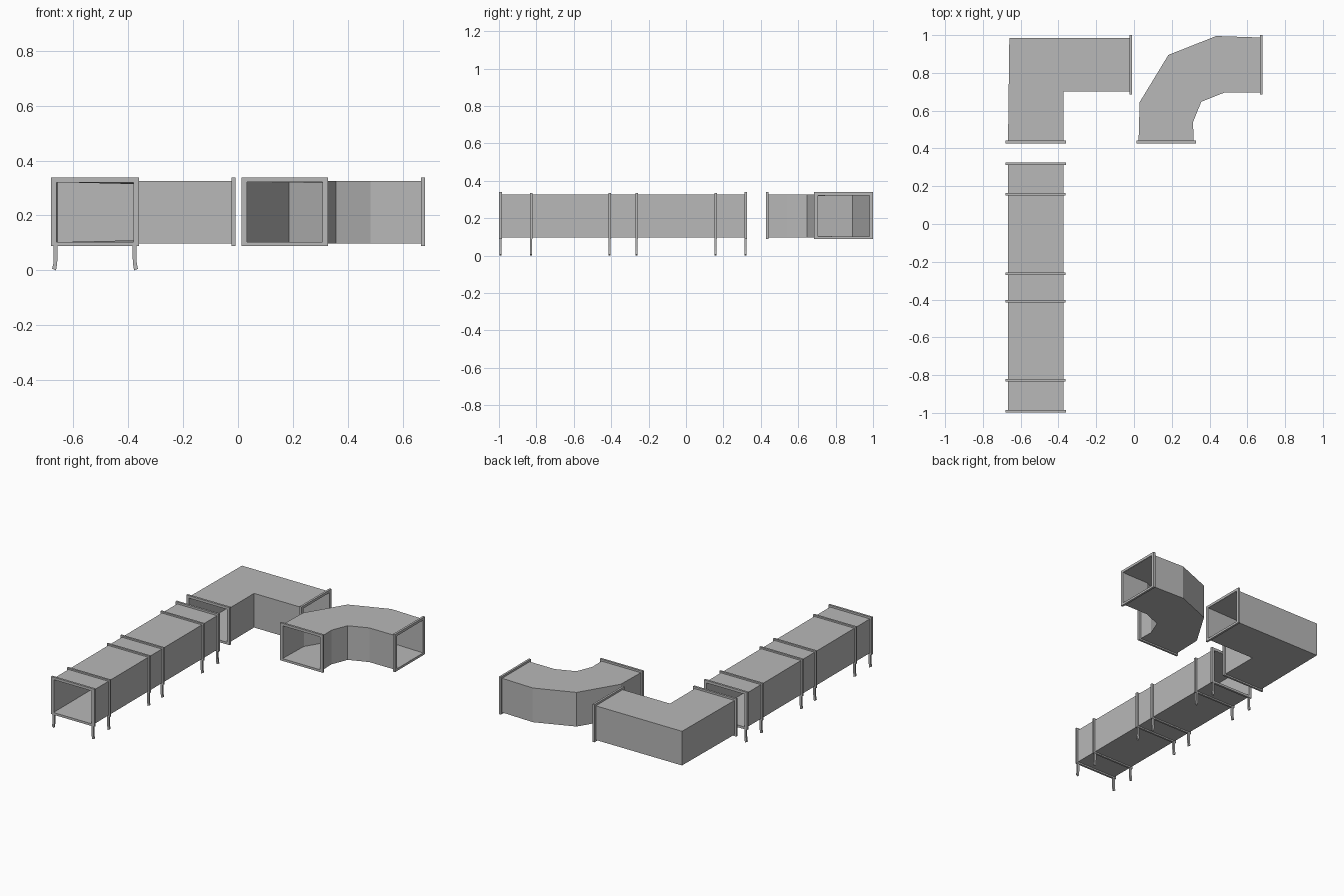
import bpy, bmesh

if "Cube" in bpy.data.objects:
    bpy.data.objects.remove(bpy.data.objects["Cube"])

Z0, Z1 = 0.098, 0.326     # duct bottom and top
CX = -0.5205              # centre line of the straight duct
LO, HI = -0.68, -0.361    # flange width range of the straight duct

steel = bpy.data.materials.new("dark_sheet_steel")
steel.diffuse_color = (0.48, 0.48, 0.48, 1)
steel.use_nodes = True
steel.node_tree.nodes["Principled BSDF"].inputs["Base Color"].default_value = steel.diffuse_color


def make(name, verts, faces):
    me = bpy.data.meshes.new(name)
    me.from_pydata(verts, [], faces)
    me.materials.append(steel)
    ob = bpy.data.objects.new(name, me)
    bpy.context.collection.objects.link(ob)
    return ob


def loft_faces(rings):
    """Side quads between consecutive four-point rings."""
    faces = []
    for s in range(rings - 1):
        for i in range(4):
            a, b = s * 4 + i, s * 4 + (i + 1) % 4
            faces.append((a, a + 4, b + 4, b))
    return faces


def duct(name, left, right):
    """Open rectangular sheet-metal tube lofted along matching plan outlines."""
    verts = []
    for (lx, ly), (rx, ry) in zip(left, right):
        verts += [(lx, ly, Z0), (rx, ry, Z0), (rx, ry, Z1), (lx, ly, Z1)]
    ob = make(name, verts, loft_faces(len(left)))
    m = ob.modifiers.new("sheet", 'SOLIDIFY')
    m.thickness, m.offset, m.use_even_offset = 0.005, -1, True


def frame(name, axis, pos, depth, outer, inner):
    """Rectangular ring; outer and inner are (min, max, zmin, zmax)."""
    verts, faces = [], []
    for d in (pos - depth / 2, pos + depth / 2):
        for a, b, c, e in (outer, inner):
            for u, z in ((a, c), (b, c), (b, e), (a, e)):
                verts.append((u, d, z) if axis == 'y' else (d, u, z))
    for i in range(4):
        j = (i + 1) % 4
        faces += [(i, j, j + 4, i + 4), (i + 8, i + 12, j + 12, j + 8),
                  (i, i + 8, j + 8, j), (i + 4, j + 4, j + 12, i + 12)]
    ob = make(name, verts, faces)
    bm = bmesh.new()
    bm.from_mesh(ob.data)
    bmesh.ops.recalc_face_normals(bm, faces=bm.faces)
    bm.to_mesh(ob.data)
    bm.free()


def flange(name, axis, pos, lo, hi):
    frame(name, axis, pos, 0.014, (lo, hi, 0.088, 0.339),
          (lo + 0.02, hi - 0.02, 0.103, 0.322))


def leg(name, y, side):
    """Bent strip foot, flaring outward at the floor."""
    path = [(0.144, 0.1), (0.144, 0.045), (0.145, 0.025), (0.149, 0.003)]
    n, w, t = len(path), 0.007, 0.0055
    verts = []
    for o, z in path:
        tilt = 0.003 if z < 0.01 else 0
        for dx, dy in ((-w, -t), (w, -t), (w, t), (-w, t)):
            verts.append((CX + side * (o + dx), y + dy, z + (tilt if dx > 0 else -tilt)))
    caps = [(0, 1, 2, 3), (4 * n - 1, 4 * n - 2, 4 * n - 3, 4 * n - 4)]
    ob = make(name, verts, loft_faces(n) + caps)
    bm = bmesh.new()
    bm.from_mesh(ob.data)
    bmesh.ops.recalc_face_normals(bm, faces=bm.faces)
    bm.to_mesh(ob.data)
    bm.free()


# straight duct with end flanges, clamping bands and feet
duct("straight_duct", [(-0.668, -0.995), (-0.668, 0.325)],
     [(-0.373, -0.995), (-0.373, 0.325)])
ends, bands = (-0.992, 0.319), (-0.828, -0.408, -0.264, 0.158)
for k, y in enumerate(ends):
    flange(f"straight_flange_{k}", 'y', y, LO, HI)
for k, y in enumerate(bands):
    frame(f"support_band_{k}", 'y', y, 0.013, (LO + 0.001, HI - 0.001, 0.089, 0.336),
          (-0.666, -0.375, 0.1, 0.324))
for k, y in enumerate(ends + bands):
    for side, word in ((-1, "left"), (1, "right")):
        leg(f"{word}_leg_{k}", y, side)

# square mitred elbow
duct("square_elbow", [(-0.667, 0.43), (-0.66, 0.985), (-0.012, 0.985)],
     [(-0.373, 0.43), (-0.373, 0.702), (-0.012, 0.702)])
flange("square_elbow_flange_0", 'y', 0.434, LO, HI)
flange("square_elbow_flange_1", 'x', -0.017, 0.685, 1.0)

# faceted curved elbow
duct("curved_elbow",
     [(0.024, 0.43), (0.03, 0.645), (0.182, 0.895), (0.435, 0.995), (0.676, 0.987)],
     [(0.315, 0.43), (0.313, 0.54), (0.356, 0.647), (0.482, 0.697), (0.676, 0.697)])
flange("curved_elbow_flange_0", 'y', 0.434, 0.012, 0.328)
flange("curved_elbow_flange_1", 'x', 0.673, 0.685, 1.0)
